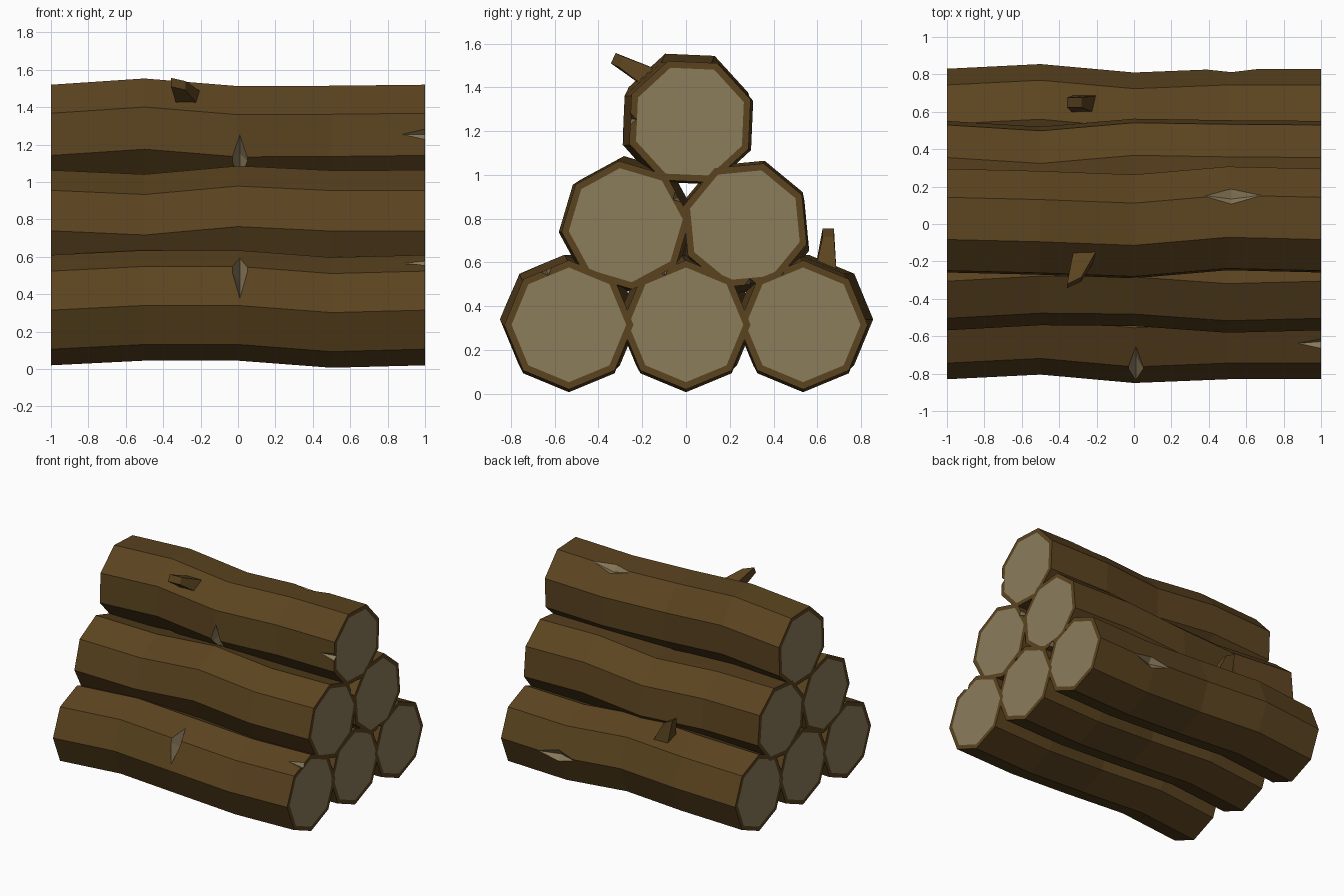
import bpy, bmesh
from math import radians, sin, cos
from mathutils import Vector, Matrix

if "Cube" in bpy.data.objects:
    bpy.data.objects.remove(bpy.data.objects["Cube"])

R = 0.295


def material(name, rgb):
    m = bpy.data.materials.new(name)
    m.diffuse_color = (*rgb, 1)
    m.use_nodes = True
    m.node_tree.nodes["Principled BSDF"].inputs["Base Color"].default_value = m.diffuse_color
    return m


bark = material("bark", (0.105, 0.057, 0.014))
wood = material("cut_wood", (0.26, 0.20, 0.105))


def add_object(name, mesh):
    ob = bpy.data.objects.new(name, mesh)
    bpy.context.collection.objects.link(ob)
    return ob


def to_mesh(bm, name, mats):
    bmesh.ops.recalc_face_normals(bm, faces=bm.faces)
    me = bpy.data.meshes.new(name)
    bm.to_mesh(me)
    bm.free()
    for m in mats:
        me.materials.append(m)
    return me


def loft(bm, rings):
    for a, b in zip(rings, rings[1:]):
        n = len(a)
        for i in range(n):
            bm.faces.new((a[i], a[(i + 1) % n], b[(i + 1) % n], b[i]))


# Log: slightly crooked octagonal trunk with a bark rim around each cut end
def ring(bm, x, dy, dz, r):
    return [bm.verts.new((x, dy + r * cos(radians(45 * i)), dz + r * sin(radians(45 * i))))
            for i in range(8)]


bm = bmesh.new()
sections = [(-1, 0, 0, 0.262), (-1, 0, 0, R), (-0.5, 0.025, 0.025, R), (0, -0.02, 0.025, R),
            (0.5, 0, -0.013, R), (1, 0, 0, R), (1, 0, 0, 0.262)]
rings = [ring(bm, *s) for s in sections]
loft(bm, rings)
for end in (rings[0], rings[-1]):
    bm.faces.new(end).material_index = 1
trunk = add_object("trunk", to_mesh(bm, "trunk", [bark, wood]))

# Diamond cutters: (x, angle, radius, dy, dz, half length, half width, depth)
bm = bmesh.new()
for x, ang, r, dy, dz, hx, ht, hr in [
        (0.52, 0, 0.295, 0, -0.013, 0.165, 0.07, 0.05),
        (0.01, 141, 0.292, -0.02, 0.025, 0.045, 0.30, 0.10),
        (1.0, 112.5, 0.275, 0, 0, 0.15, 0.03, 0.03)]:
    a = radians(ang)
    c = Vector((x, dy + r * cos(a), dz + r * sin(a)))
    ex = Vector((hx, 0, 0))
    et = Vector((0, -sin(a), cos(a))) * ht
    er = Vector((0, cos(a), sin(a))) * hr
    belt = [bm.verts.new(c + v) for v in (ex, et, -ex, -et)]
    for tip in (bm.verts.new(c + er), bm.verts.new(c - er)):
        for i in range(4):
            bm.faces.new((belt[i], belt[(i + 1) % 4], tip))
cutter = add_object("notch_cutter", to_mesh(bm, "notch_cutter", [wood]))
cutter.hide_render = True

mod = trunk.modifiers.new("notches", 'BOOLEAN')
mod.operation = 'DIFFERENCE'
mod.object = cutter
mod.solver = 'EXACT'
mod.material_mode = 'TRANSFER'
log_mesh = bpy.data.meshes.new_from_object(
    trunk.evaluated_get(bpy.context.evaluated_depsgraph_get()))
for ob in (trunk, cutter):
    bpy.data.objects.remove(ob)

# Branch stub: tapered block leaning towards -x
bm = bmesh.new()
levels = [(-0.245, 0.10, 0.20, 0.07, 0.055), (-0.32, 0.115, 0.42, 0.038, 0.026)]
stub = [[bm.verts.new((x + sx * hx, y + sy * hy, z - 0.02 * sx * (z > 0.3)))
         for sx, sy in ((-1, -1), (1, -1), (1, 1), (-1, 1))]
        for x, y, z, hx, hy in levels]
loft(bm, stub)
for s in stub:
    bm.faces.new(s)
stub_mesh = to_mesh(bm, "branch_stub", [bark])

# Pyramid stack: the same log, rolled to different angles
stack = [("bottom_front", -0.535, 0.315, 0), ("bottom_middle", 0, 0.315, 0),
         ("bottom_back", 0.535, 0.315, 0), ("middle_front", -0.275, 0.77, 276),
         ("middle_back", 0.269, 0.77, 163), ("top", 0.018, 1.243, 65)]
for name, y, z, roll in stack:
    place = Matrix.Translation((0, y, z)) @ Matrix.Rotation(radians(roll), 4, 'X')
    for part, mesh in (("log", log_mesh), ("stub", stub_mesh)):
        add_object(f"{name}_{part}", mesh).matrix_world = place
